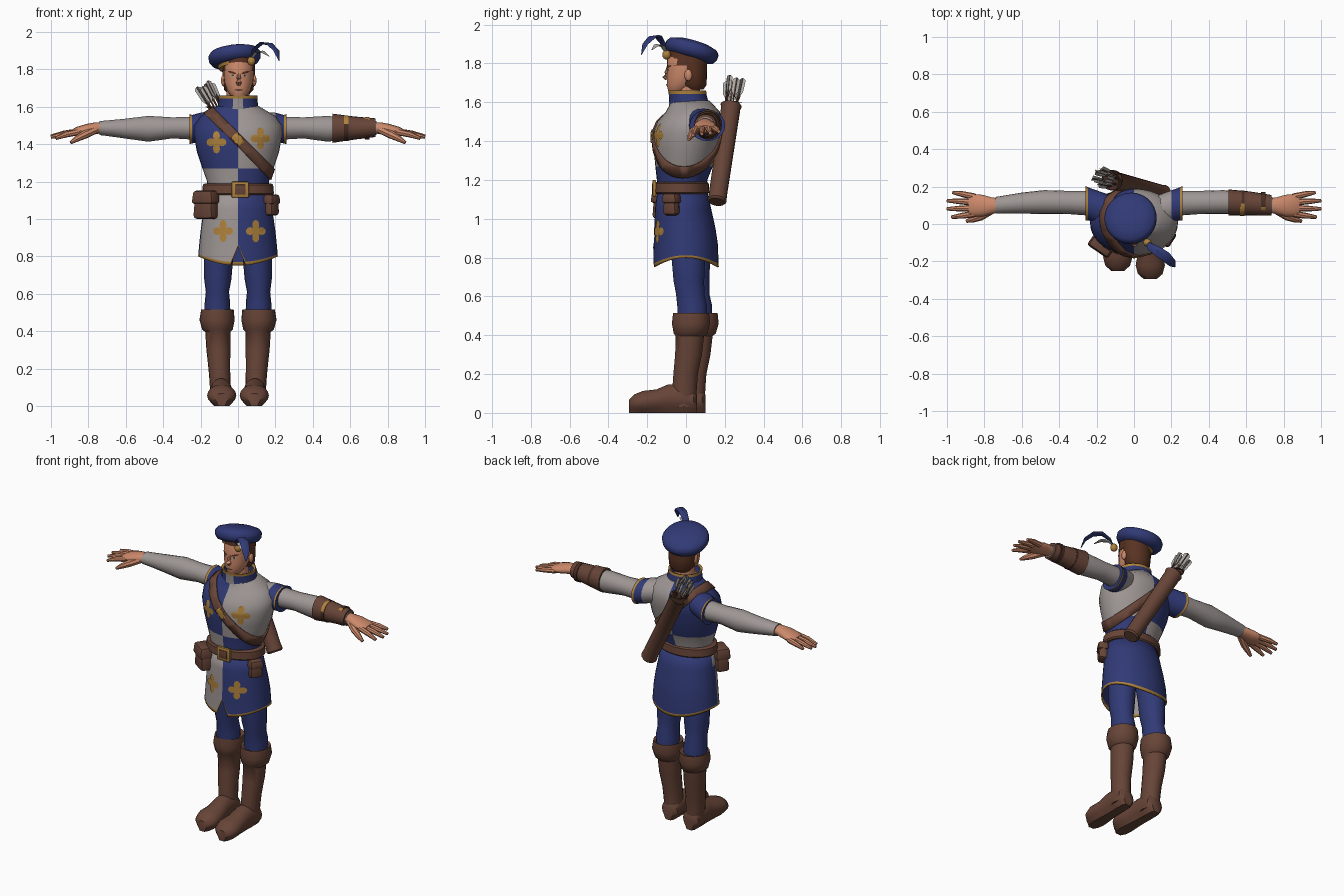
import bpy, bmesh
from math import sin, cos, pi, radians
from mathutils import Vector, Matrix
from mathutils.bvhtree import BVHTree

cube = bpy.data.objects.get("Cube")
if cube:
    bpy.data.objects.remove(cube)

COLOURS = {
    "blue": (.03, .042, .18), "grey": (.34, .305, .295), "brown": (.135, .058, .038),
    "skin": (.6, .25, .145), "gold": (.42, .22, .045), "hair": (.1, .033, .016),
    "dark_brown": (.06, .026, .018), "pale_feather": (.42, .4, .38),
}
MATS = {}
for key, rgb in COLOURS.items():
    m = MATS[key] = bpy.data.materials.new(key)
    m.use_nodes = True
    m.diffuse_color = (*rgb, 1)
    shader = m.node_tree.nodes["Principled BSDF"]
    shader.inputs["Base Color"].default_value = (*rgb, 1)
    shader.inputs["Roughness"].default_value = .8
MADE = []


def finish(name, bm, colours):
    mesh = bpy.data.meshes.new(name)
    bm.to_mesh(mesh)
    bm.free()
    for c in colours:
        mesh.materials.append(MATS[c])
    ob = bpy.data.objects.new(name, mesh)
    bpy.context.collection.objects.link(ob)
    MADE.append(ob)
    return ob


def build(name, rings, rule, caps=True):
    """Skin a list of point rings; rule is a colour or a function of (centre, row)."""
    bm = bmesh.new()
    rows = [[bm.verts.new(p) for p in ring] for ring in rings]
    used = []

    def add(verts, row):
        f = bm.faces.new(verts)
        c = rule if isinstance(rule, str) else rule(f.calc_center_median(), row)
        if c not in used:
            used.append(c)
        f.material_index = used.index(c)

    n = len(rows[0])
    for r in range(len(rows) - 1):
        for i in range(n):
            j = (i + 1) % n
            add((rows[r][i], rows[r][j], rows[r + 1][j], rows[r + 1][i]), r)
    if caps:
        add(rows[0][::-1], 0)
        add(rows[-1], len(rows) - 2)
    bmesh.ops.recalc_face_normals(bm, faces=bm.faces)
    return finish(name, bm, used)


def loft(name, axis, rings, rule, n=24, s=1, dy=0, caps=True, edit=None):
    """Elliptical sections (position, centre a, centre b, radius a, radius b) along an axis."""
    out = []
    for p, a, b, ra, rb in rings:
        ring = []
        for i in range(n):
            u, v = a + ra * cos(2 * pi * i / n), b + rb * sin(2 * pi * i / n)
            x, y, z = {"x": (p, u, v), "y": (u, p, v), "z": (u, v, p)}[axis]
            co = Vector((x * s, y + dy, z))
            ring.append(edit(co) if edit else co)
        out.append(ring)
    return build(name, out, rule, caps)


def tube(name, pts, radii, rule, n=10, flat=1, roll=0):
    pts = [Vector(p) for p in pts]
    out = []
    for k, p in enumerate(pts):
        d = pts[min(k + 1, len(pts) - 1)] - pts[max(k - 1, 0)]
        q = d.to_track_quat("Z", "Y")
        out.append([p + q @ (Matrix.Rotation(roll, 3, "Z") @ Vector(
            (cos(2 * pi * i / n), flat * sin(2 * pi * i / n), 0))) * radii[k] for i in range(n)])
    return build(name, out, rule)


def box(name, at, size, colour, bevel=.01, turn=0, taper=1):
    bm = bmesh.new()
    bmesh.ops.create_cube(bm, size=1)
    for v in bm.verts:
        k = taper if v.co.z > 0 else 1
        v.co = Vector((v.co.x * size[0] * k, v.co.y * size[1] * k, v.co.z * size[2]))
    bmesh.ops.bevel(bm, geom=bm.edges[:], offset=bevel, segments=2, affect="EDGES", profile=.5)
    bm.transform(Matrix.Translation(at) @ Matrix.Rotation(turn, 4, "Z"))
    return finish(name, bm, [colour])


def ball(name, at, size, colour):
    bm = bmesh.new()
    bmesh.ops.create_uvsphere(bm, u_segments=14, v_segments=8, radius=1)
    bm.transform(Matrix.Translation(at) @ Matrix.Diagonal((*size, 1)))
    return finish(name, bm, [colour])


def decal(name, target, x, z, w, h, colour, lobed=False, lean=0):
    """Thin plate laid on the front of a part."""
    tree = BVHTree.FromObject(target, bpy.context.evaluated_depsgraph_get())
    out = []
    for k in (.05, .35, .7, 1):
        ring = []
        for i in range(32):
            t = 2 * pi * i / 32
            r = k * (.4 + .6 * abs(cos(2 * t)) if lobed else 1)
            px, pz = x + w * r * cos(t), z + h * r * sin(t) + lean * w * r * cos(t)
            hit = tree.ray_cast(Vector((px, -1, pz)), Vector((0, 1, 0)))[0]
            ring.append((hit or Vector((px, -.1, pz))) - Vector((0, .005, 0)))
        out.append(ring)
    return build(name, out, colour)


# Quartered tunic body
torso = loft("tunic_body", "z", [
    (1.13, 0, -.02, .165, .125), (1.2, 0, -.02, .165, .13), (1.27, 0, -.01, .19, .148),
    (1.36, 0, 0, .22, .166), (1.44, 0, .005, .235, .175), (1.5, 0, .02, .235, .168),
    (1.55, 0, .035, .2, .14), (1.58, 0, .03, .15, .118), (1.61, 0, .02, .1, .1)],
    lambda c, r: "grey" if (c.x > 0) != (c.z < 1.27) else "blue", n=32)


# Skirt with dipped hem, front notch and gold edge
def hem(co):
    if co.z < .9:
        co.z -= .5 * (.9 - co.z) * (co.y / .17) ** 2
        if abs(co.x) < .01 and co.y < 0:
            co.z = .9 - (.9 - co.z) * .3
    return co


def skirt_colour(c, row):
    if row == 4:
        return "gold"
    return "grey" if c.x < 0 and c.y < -.03 else "blue"


skirt = loft("skirt", "z", [
    (1.16, 0, -.02, .165, .125), (1.05, 0, -.015, .183, .145), (.95, 0, -.005, .198, .157),
    (.88, 0, 0, .206, .164), (.812, 0, 0, .212, .168), (.8, 0, 0, .213, .169)],
    skirt_colour, n=32, caps=False, edit=hem)
skirt.modifiers.new("thickness", "SOLIDIFY").thickness = .008

# Gold emblems
for x, z, part, label in ((-.115, 1.41, torso, "chest_right"), (.12, 1.43, torso, "chest_left"),
                          (-.08, .935, skirt, "skirt_right"), (.095, .935, skirt, "skirt_left")):
    decal("emblem_" + label, part, x, z, .053, .06, "gold", lobed=True)

# Shoulder strap sliced from an enlarged copy of the body
bm = bmesh.new()
bm.from_mesh(torso.data)
bm.normal_update()
shift = [(v, v.normal.copy()) for v in bm.verts]
for v, nor in shift:
    v.co += nor * .009
slant = Vector((1, 0, 1)).normalized()
for off, outer in ((.028, True), (-.028, False)):
    bmesh.ops.bisect_plane(bm, geom=bm.verts[:] + bm.edges[:] + bm.faces[:],
                           plane_co=Vector((0, 0, 1.425)) + slant * off, plane_no=slant,
                           clear_outer=outer, clear_inner=not outer)
for f in bm.faces:
    f.material_index = 0
strap = finish("shoulder_strap", bm, ["brown"])
strap.modifiers.new("thickness", "SOLIDIFY").thickness = .01
decal("strap_buckle", strap, 0, 1.425, .034, .034, "gold")

# Collar and neck
loft("collar", "z", [
    (1.555, 0, .02, .118, .108), (1.575, 0, .018, .112, .104), (1.643, 0, .008, .103, .097),
    (1.66, 0, .006, .104, .098), (1.655, 0, .006, .09, .085), (1.6, 0, .01, .085, .08)],
    lambda c, r: "blue" if r > 3 else "gold" if r != 1 else
    "grey" if abs(c.x) < .035 and c.y < 0 else "blue", caps=False)
loft("neck", "z", [(1.55, 0, .01, .065, .065), (1.74, 0, .01, .058, .06)], "skin", 16)

# Head, face and hair
head = loft("head", "z", [
    (1.64, .004, -.055, .022, .028), (1.655, .004, -.046, .042, .045), (1.69, .004, -.025, .064, .074),
    (1.73, .004, -.01, .077, .089), (1.77, .004, -.003, .081, .094), (1.82, .004, 0, .082, .098),
    (1.88, .004, .01, .07, .085)], "skin")
tube("nose", [(.004, -.092, 1.778), (.004, -.1, 1.75), (.004, -.106, 1.733), (.004, -.096, 1.72)],
     [.008, .012, .016, .012], "skin", 8)
for s, side in ((-1, "right"), (1, "left")):
    decal("eye_" + side, head, .004 + s * .033, 1.766, .013, .006, "pale_feather")
    decal("iris_" + side, head, .004 + s * .032, 1.766, .006, .0065, "dark_brown")
    decal("brow_" + side, head, .004 + s * .035, 1.783, .022, .006, "hair", lean=s * .25)
    ball("ear_" + side, (.004 + s * .083, .012, 1.74), (.012, .02, .03), "skin")
decal("mouth", head, .004, 1.69, .024, .005, "brown")
loft("hair_back", "z", [(1.665, .004, .045, .055, .045), (1.69, .004, .038, .078, .068),
                        (1.75, .004, .033, .087, .075), (1.85, .004, .03, .088, .08)], "hair")
loft("hair_fringe", "z", [(1.79, .004, .005, .085, .1), (1.87, .004, .01, .084, .098)], "hair")

# Tilted beret with brooch and two plumes
hat = loft("beret", "z", [
    (-.062, 0, 0, .09, .09), (-.045, 0, 0, .096, .096), (-.036, 0, 0, .124, .124),
    (-.014, 0, 0, .139, .139), (.012, 0, 0, .14, .14), (.032, 0, 0, .126, .126),
    (.046, 0, 0, .08, .08), (.05, 0, 0, .02, .02)], lambda c, r: "gold" if r == 0 else "blue", 28)
hat.data.transform(Matrix.Translation((-.018, .03, 1.867)) @ Matrix.Rotation(radians(-6), 4, "Y")
                   @ Matrix.Rotation(radians(-16), 4, "X"))
ball("brooch", (.072, -.1, 1.845), (.022, .022, .025), "gold")
tube("plume_blue", [(.07, -.1, 1.85), (.085, -.12, 1.905), (.125, -.145, 1.94), (.17, -.175, 1.935),
                    (.205, -.21, 1.9), (.22, -.23, 1.845)],
     [.008, .02, .026, .028, .022, .003], "blue", 8, .25)
tube("plume_pale", [(.07, -.1, 1.85), (.095, -.12, 1.89), (.13, -.15, 1.895), (.165, -.175, 1.87)],
     [.007, .018, .02, .004], "pale_feather", 8, .25)

# Belt, buckle and pouches
loft("belt", "z", [(1.128, 0, -.022, .183, .134), (1.136, 0, -.022, .192, .142),
                   (1.182, 0, -.022, .188, .139), (1.19, 0, -.022, .178, .13)], "brown", 32)
box("buckle", (.012, -.163, 1.157), (.092, .018, .085), "gold", .005)
box("buckle_centre", (.012, -.17, 1.157), (.058, .012, .052), "brown", .003)
for name, at, size, turn in (("pouch_right", (-.17, -.11, 1.07), (.13, .085, .14), -.6),
                             ("pouch_left", (.18, -.075, 1.07), (.085, .06, .105), 1)):
    box(name, at, size, "brown", .02, turn, .85)
    top = Vector(at) + Vector((0, 0, size[2] * .33))
    box(name + "_flap", top, (size[0] * 1.06, size[1] * 1.12, size[2] * .5), "brown", .014, turn, .88)

# Limbs, mirrored
for s, side in ((-1, "right"), (1, "left")):
    dy = -.022 * s
    loft("leg_" + side, "z", [
        (.98, .085, .01, .08, .09), (.8, .103, .025, .078, .088), (.68, .108, .028, .073, .08),
        (.61, .11, .035, .062, .074), (.55, .11, .045, .068, .078), (.45, .11, .045, .07, .075)],
        "blue", 18, s, dy * .6)
    loft("boot_" + side, "z", [
        (.505, .11, .048, .07, .076), (.515, .11, .048, .087, .094), (.46, .112, .048, .094, .1),
        (.41, .11, .045, .082, .088), (.395, .108, .042, .067, .074), (.3, .105, .035, .064, .07),
        (.2, .1, .02, .058, .064), (.13, .096, .015, .056, .064), (.03, .092, .012, .055, .062)],
        "brown", 18, s, dy)
    loft("foot_" + side, "y", [
        (.078, .092, .05, .035, .045), (.06, .092, .06, .056, .058), (0, .092, .075, .06, .073),
        (-.07, .09, .075, .06, .073), (-.13, .088, .062, .067, .06), (-.2, .087, .057, .078, .057),
        (-.245, .087, .05, .066, .046), (-.272, .087, .04, .035, .028)],
        "brown", 18, s, dy, edit=lambda co: Vector((co.x, co.y, 0 if co.z < .02 else co.z)))
    loft("sleeve_cap_" + side, "x", [
        (.13, .075, 1.5, .08, .07), (.2, .09, 1.49, .09, .078), (.245, .108, 1.48, .088, .076),
        (.258, .11, 1.48, .092, .08), (.256, .11, 1.48, .07, .06)],
        lambda c, r: "gold" if r == 2 else "grey" if 0 < c.x < .18 else "blue", 20, s)
    loft("arm_" + side, "x", [
        (.2, .11, 1.485, .068, .064), (.35, .115, 1.487, .062, .057), (.48, .117, 1.482, .064, .07),
        (.6, .112, 1.483, .056, .054), (.7, .104, 1.485, .047, .042), (.74, .1, 1.486, .045, .038)],
        "grey", 18, s)
    loft("palm_" + side, "x", [
        (.71, .1, 1.487, .036, .03), (.76, .098, 1.486, .044, .031), (.81, .098, 1.478, .058, .03),
        (.86, .1, 1.468, .06, .025), (.885, .1, 1.464, .05, .016)], "skin", 16, s)
    # Fingers fan out from the palm
    for i, length in enumerate((.105, .13, .13, .1)):
        y, spread = .055 + .03 * i, (i - 1.3) * .014
        drop = .035 - .006 * i
        tube(f"finger_{i + 1}_{side}", [
            (s * .85, y, 1.466), (s * (.87 + length * .45), y + spread * .6, 1.466 - drop * .4),
            (s * (.87 + length), y + spread, 1.466 - drop)], [.018, .016, .009], "skin", 8)
    tube("thumb_" + side, [(s * .76, .075, 1.478), (s * .82, .04, 1.45), (s * .86, .025, 1.43),
                           (s * .895, .015, 1.408)], [.022, .022, .017, .009], "skin", 8)

# Bracer on the left forearm
loft("bracer", "x", [(.505, .115, 1.485, .06, .066), (.505, .115, 1.485, .07, .078),
                     (.62, .11, 1.486, .064, .062), (.735, .1, 1.488, .055, .05),
                     (.735, .1, 1.488, .044, .04)], "brown", 20)
for x, r in ((.58, .068), (.69, .06)):
    loft("bracer_strap", "x", [(x - .012, .11, 1.486, r, r), (x + .012, .11, 1.486, r, r)],
         lambda c, row: "gold" if c.y < .1 and c.z > 1.5 else "dark_brown", 20)

# Quiver and arrows
top, bottom = Vector((-.12, .235, 1.6)), Vector((.155, .16, 1.095))
d = (top - bottom).normalized()
tube("quiver", [bottom - d * .01, bottom, bottom + d * .03, top - d * .03, top - d * .02, top, top - d * .02],
     [.042, .05, .047, .05, .055, .055, .045], lambda c, r: "dark_brown" if r == 5 else "brown", 18)
q = d.to_track_quat("Z", "Y")
for i in range(6):
    a = i * pi / 3
    lean = q @ Vector((cos(a), sin(a), 0))
    base, tip = top - d * .1 + lean * .025, top + d * (.125 + .015 * (i % 2)) + lean * .04
    tube("arrow_shaft", [base, tip], [.005, .005], "brown", 6)
    for roll in (0, pi / 2):
        tube("arrow_fletching", [base.lerp(tip, k) for k in (.55, .66, .95, 1)],
             [.004, .018, .02, .006], "pale_feather", 6, .1, roll + a)

# Soft shading with crisp corners
bpy.ops.object.select_all(action="DESELECT")
for ob in MADE:
    ob.select_set(True)
bpy.context.view_layer.objects.active = torso
bpy.ops.object.shade_smooth_by_angle(angle=radians(40))
